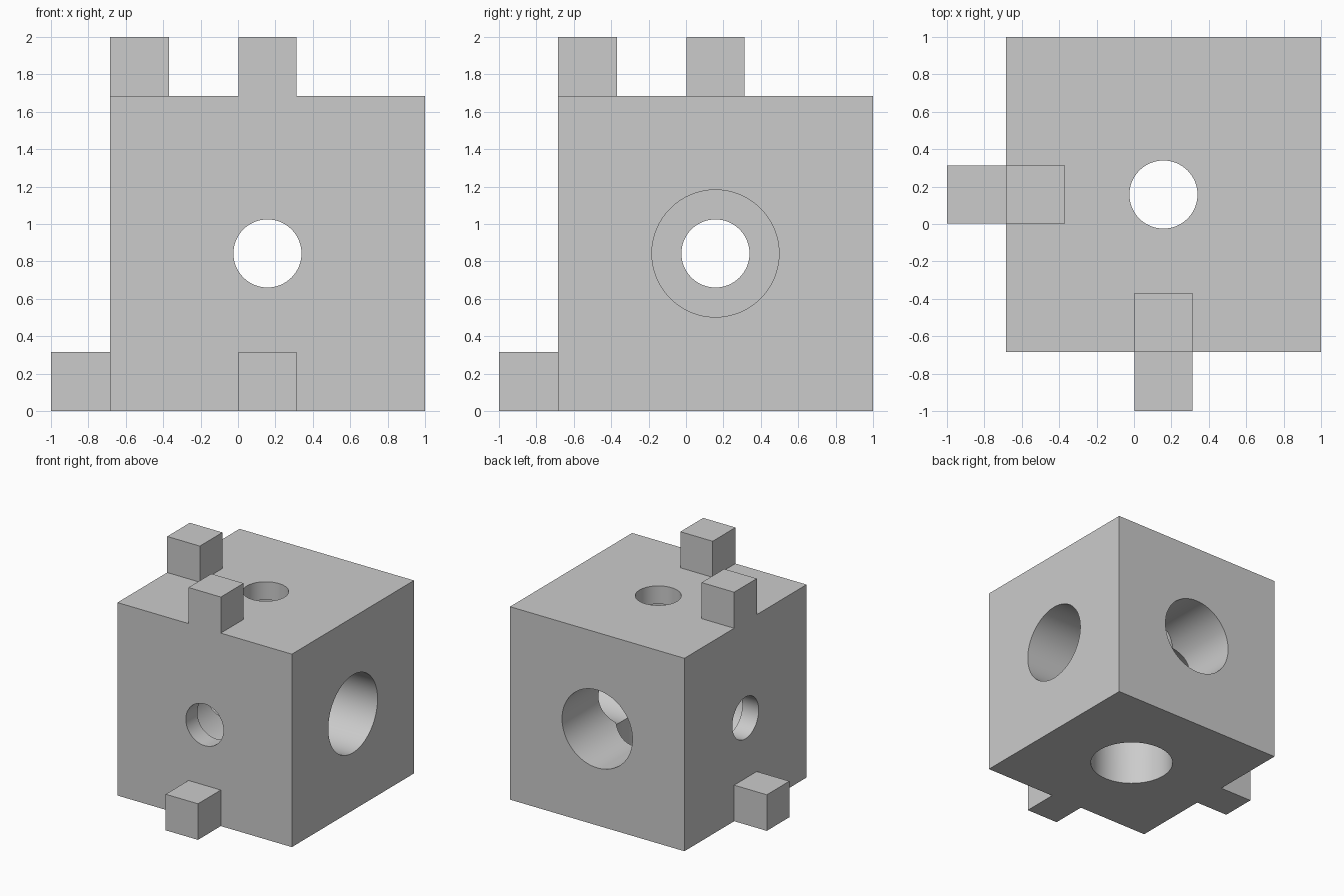
import bpy
import math
from mathutils import Vector

if "Cube" in bpy.data.objects:
    bpy.data.objects.remove(bpy.data.objects["Cube"], do_unlink=True)

SIDE = 1.685                        # edge of the block
HALF = SIDE / 2
CENTRE = Vector((1 - HALF, 1 - HALF, HALF))
TAB = 0.315                         # tab projection
TAB_WIDTH = 0.312
LIP = 0.158                         # wall left around each narrow hole
WIDE, NARROW = 0.34, 0.182          # bore radii

grey = bpy.data.materials.new("plain_grey")
grey.use_nodes = True
colour = (0.6, 0.6, 0.6, 1)
grey.diffuse_color = colour
grey.node_tree.nodes["Principled BSDF"].inputs["Base Color"].default_value = colour


def box(name, centre, size):
    bpy.ops.mesh.primitive_cube_add(size=1, location=centre)
    obj = bpy.context.object
    obj.name = name
    obj.scale = size
    bpy.ops.object.transform_apply(location=False, rotation=False, scale=True)
    obj.data.materials.append(grey)
    return obj


def drill(target, axis, radius, start, end):
    """Cut a round bore along an axis through the block centre."""
    bpy.ops.mesh.primitive_cylinder_add(
        vertices=64, radius=radius, depth=end - start,
        location=CENTRE + axis * (start + end) / 2,
        rotation=axis.to_track_quat("Z", "Y").to_euler())
    cutter = bpy.context.object
    cutter.name = "bore_cutter"
    cutter.hide_render = True
    cutter.data.materials.append(grey)
    cut = target.modifiers.new("bore", "BOOLEAN")
    cut.operation = "DIFFERENCE"
    cut.solver = "EXACT"
    cut.object = cutter
    bpy.ops.object.select_all(action="DESELECT")
    target.select_set(True)
    bpy.context.view_layer.objects.active = target
    bpy.ops.object.modifier_apply(modifier=cut.name)
    bpy.data.objects.remove(cutter, do_unlink=True)


# Block with three crossing bores, wide at one face and narrow at the opposite
block = box("block", CENTRE, (SIDE, SIDE, SIDE))
for direction in ((1, 0, 0), (0, 1, 0), (0, 0, -1)):
    axis = Vector(direction)
    drill(block, axis, WIDE, LIP - HALF, HALF + 0.1)
    drill(block, axis, NARROW, -HALF - 0.1, 0)
block.data.shade_smooth()
block.data.set_sharp_from_angle(angle=math.radians(30))

# Square tabs: one low and one on top, at the middle of the front and right sides
edge = 1 - SIDE
for side, swap in (("front", False), ("right", True)):
    for level, out, z in (("lower", edge - TAB / 2, TAB / 2),
                          ("upper", edge + TAB / 2, SIDE + TAB / 2)):
        centre = Vector((CENTRE.x, out, z))
        size = Vector((TAB_WIDTH, TAB, TAB))
        if swap:
            centre, size = centre.yxz, size.yxz
        box(side + "_" + level + "_tab", centre, size)
